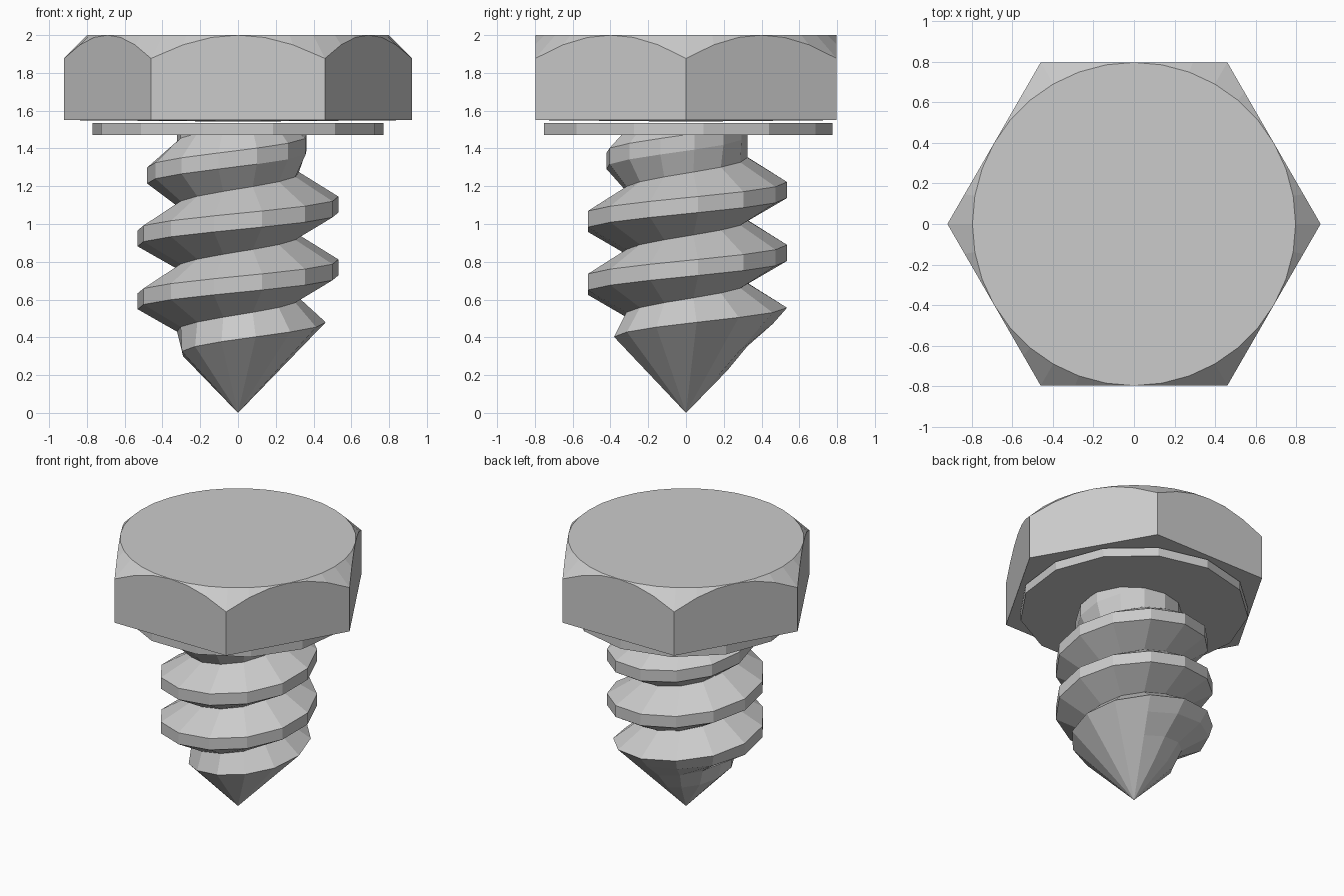
import bpy, bmesh
from math import pi, sin, cos, radians, tau

if "Cube" in bpy.data.objects:
    bpy.data.objects.remove(bpy.data.objects["Cube"])


def make_object(name, bm):
    bmesh.ops.remove_doubles(bm, verts=bm.verts[:], dist=0.0005)
    bmesh.ops.recalc_face_normals(bm, faces=bm.faces[:])
    mesh = bpy.data.meshes.new(name)
    bm.to_mesh(mesh)
    bm.free()
    obj = bpy.data.objects.new(name, mesh)
    bpy.context.collection.objects.link(obj)
    return obj


def polar(bm, r, a, z):
    return bm.verts.new((r * cos(a), r * sin(a), z))


# Hexagonal head: chamfered top circle, curved chamfer line, shallow underside
APOTHEM, TOP, BOTTOM, N = 0.798, 2.0, 1.55, 36
bm = bmesh.new()
rings = [[], [], []]
for i in range(N):
    a = tau * i / N
    off = (a % (pi / 3)) - pi / 6
    hex_r = APOTHEM / cos(off)
    rings[0].append(polar(bm, APOTHEM, a, TOP))
    rings[1].append(polar(bm, hex_r, a, TOP - (hex_r - APOTHEM)))
    rings[2].append(polar(bm, hex_r, a, BOTTOM))
bm.faces.new(rings[0])
for upper, lower in zip(rings, rings[1:]):
    for i in range(N):
        j = (i + 1) % N
        bm.faces.new((upper[i], lower[i], lower[j], upper[j]))
centre = bm.verts.new((0, 0, 1.542))
for i in range(N):
    bm.faces.new((rings[2][i], centre, rings[2][(i + 1) % N]))
make_object("hex_head", bm)

# Washer: thin 13-sided disc just under the head
SIDES = 13
bm = bmesh.new()
loops = [[polar(bm, 0.775, pi / 2 + tau * i / SIDES, z) for i in range(SIDES)]
         for z in (1.47, 1.535)]
for loop in loops:
    bm.faces.new(loop)
for i in range(SIDES):
    j = (i + 1) % SIDES
    bm.faces.new((loops[0][i], loops[0][j], loops[1][j], loops[1][i]))
make_object("washer", bm)

# Threaded shank: helical profile clamped to a pointed tip and fading at the top
PITCH, ROOT, CREST, SHANK_TOP = 0.333, 0.325, 0.535, 1.50
bm = bmesh.new()
columns = []
for k in range(-5 * SIDES, 4 * SIDES):
    a = pi / 2 + tau * k / SIDES
    zc = 1.18 + PITCH * k / SIDES
    crest = max(ROOT, min(CREST, CREST - (zc - 1.18) * 0.66))
    column = []
    for r, dz in ((ROOT, -0.161), (crest, -0.0425), (crest, 0.0425)):
        z = min(max(zc + dz, 0.0), SHANK_TOP)
        column.append(polar(bm, min(r, z * 0.975), a, z))
    columns.append(column)
for k in range(len(columns) - SIDES - 1):
    strip = [columns[k] + [columns[k + SIDES][0]],
             columns[k + 1] + [columns[k + 1 + SIDES][0]]]
    for p in range(3):
        bm.faces.new((strip[0][p], strip[1][p], strip[1][p + 1], strip[0][p + 1]))
make_object("threaded_shank", bm)
